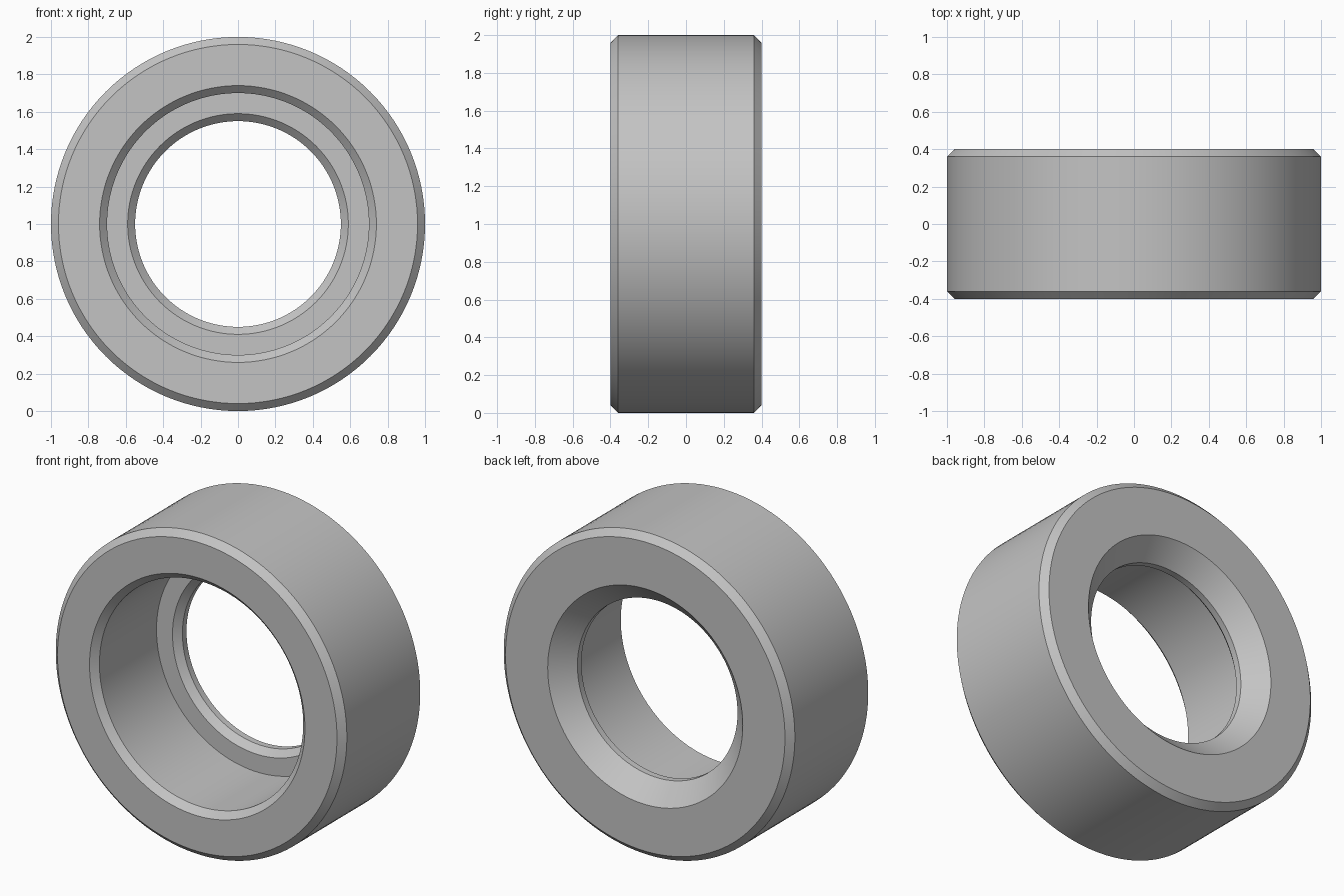
import bpy
import bmesh
import math

cube = bpy.data.objects.get("Cube")
if cube:
    bpy.data.objects.remove(cube, do_unlink=True)

SEGMENTS = 128

# Plain grey metal
grey = bpy.data.materials.new("grey_metal")
grey.use_nodes = True
colour = (0.55, 0.55, 0.55, 1.0)
grey.diffuse_color = colour
grey.node_tree.nodes["Principled BSDF"].inputs["Base Color"].default_value = colour

# Closed ring section as (radius, y)
profile = [
    (1.00, -0.36), (1.00, 0.36), (0.96, 0.40),    # outer wall and back chamfer
    (0.67, 0.40), (0.55, 0.28), (0.55, 0.24),     # back countersink and lip
    (0.59, 0.20), (0.70, 0.20),                   # lip chamfer and shoulder
    (0.70, -0.36), (0.74, -0.40), (0.96, -0.40),  # bore and front face
]

# Revolve the section around the y axis
bm = bmesh.new()
verts = [bm.verts.new((r, y, 0)) for r, y in profile]
edges = [bm.edges.new((v, verts[(i + 1) % len(verts)])) for i, v in enumerate(verts)]
bmesh.ops.spin(bm, geom=verts + edges, cent=(0, 0, 0), axis=(0, 1, 0),
               angle=math.tau, steps=SEGMENTS, use_merge=True)
bmesh.ops.remove_doubles(bm, verts=bm.verts[:], dist=0.0001)
bmesh.ops.recalc_face_normals(bm, faces=bm.faces[:])
bmesh.ops.translate(bm, verts=bm.verts[:], vec=(0, 0, 1))

mesh = bpy.data.meshes.new("stepped_ring")
bm.to_mesh(mesh)
bm.free()
mesh.materials.append(grey)

ring = bpy.data.objects.new("stepped_ring", mesh)
bpy.context.collection.objects.link(ring)

# Smooth walls with crisp chamfer edges
bpy.ops.object.select_all(action="DESELECT")
ring.select_set(True)
bpy.context.view_layer.objects.active = ring
bpy.ops.object.shade_smooth_by_angle(angle=math.radians(30))
